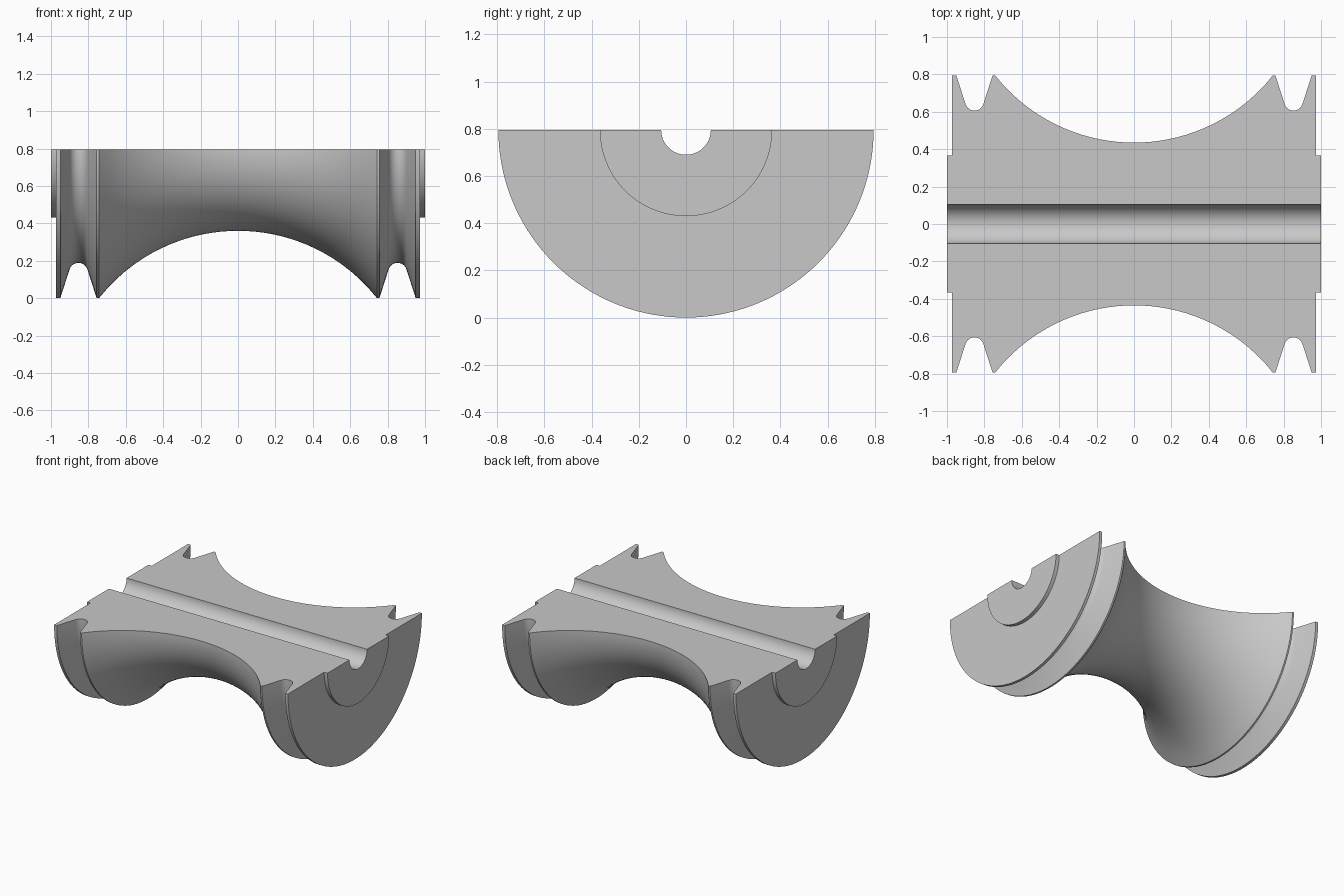
import bpy, bmesh
from math import sin, cos, pi, radians, sqrt

cube = bpy.data.objects.get("Cube")
if cube:
    bpy.data.objects.remove(cube, do_unlink=True)

# Main dimensions
AXIS_Z = 0.795      # height of the roller axis, where it is cut in half
RIM = 0.795         # outer flange radius
THROAT = 0.435      # narrowest radius of the waist
WAIST = 0.743       # half width of the waist
HUB = 0.365
BORE = 0.105
STEPS = 72          # segments around the half turn

# Plain grey
grey = bpy.data.materials.new("plain_grey")
grey.use_nodes = True
colour = (0.58, 0.58, 0.58, 1)
grey.diffuse_color = colour
grey.node_tree.nodes["Principled BSDF"].inputs["Base Color"].default_value = colour


def half_profile():
    """Outline (x, radius) from the waist centre out to the bore end."""
    sag = RIM - THROAT
    big = (WAIST ** 2 + sag ** 2) / (2 * sag)
    pts = []
    # Hollow waist arc
    for i in range(17):
        x = WAIST * i / 16
        pts.append((x, THROAT + big - sqrt(big ** 2 - x ** 2)))
    # Narrow rim, then rounded groove with sloping walls
    pts.append((0.756, RIM))
    for i in range(13):
        a = radians(162 - 144 * i / 12)
        pts.append((0.853 + 0.05 * cos(a), 0.656 - 0.05 * sin(a)))
    # Outer flange, raised hub and bore
    pts += [(0.95, RIM), (0.972, RIM), (0.972, HUB), (1, HUB), (1, BORE)]
    return pts


right = half_profile()
outline = [(-x, r) for x, r in reversed(right[1:])] + right

# Sweep the outline through half a turn below the axis
bm = bmesh.new()
rings = []
for s in range(STEPS + 1):
    a = pi * s / STEPS
    rings.append([bm.verts.new((x, r * cos(a), AXIS_Z - r * sin(a)))
                  for x, r in outline])
n = len(outline)
for a, b in zip(rings, rings[1:]):
    for i in range(n):
        j = (i + 1) % n
        bm.faces.new((a[i], a[j], b[j], b[i]))

# Flat cut faces on either side of the bore
caps = [bm.faces.new(rings[0]), bm.faces.new(rings[-1])]
bmesh.ops.recalc_face_normals(bm, faces=bm.faces)
bmesh.ops.triangulate(bm, faces=caps)

mesh = bpy.data.meshes.new("half_roller")
bm.to_mesh(mesh)
bm.free()
mesh.materials.append(grey)
roller = bpy.data.objects.new("half_roller", mesh)
bpy.context.collection.objects.link(roller)

# Smooth curved walls, keep rims and cut edges sharp
bpy.ops.object.select_all(action='DESELECT')
roller.select_set(True)
bpy.context.view_layer.objects.active = roller
bpy.ops.object.shade_smooth_by_angle(angle=radians(30))
